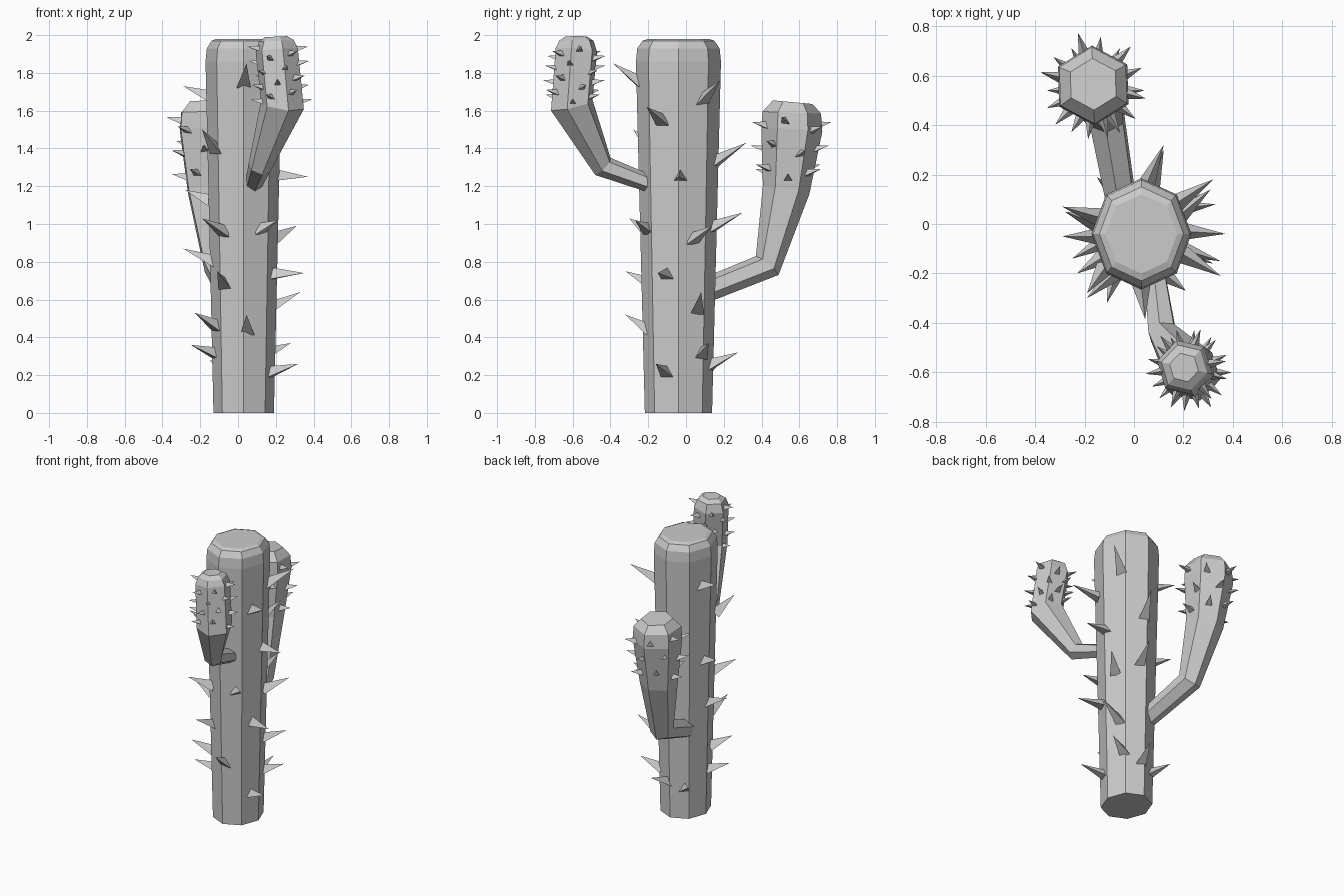
import bpy, bmesh, math
from mathutils import Vector

if "Cube" in bpy.data.objects:
    bpy.data.objects.remove(bpy.data.objects["Cube"])

def finish(name, bm):
    bmesh.ops.recalc_face_normals(bm, faces=bm.faces)
    me = bpy.data.meshes.new(name)
    bm.to_mesh(me)
    bm.free()
    ob = bpy.data.objects.new(name, me)
    bpy.context.collection.objects.link(ob)
    return ob

def loft(name, rings):
    bm = bmesh.new()
    vs = [[bm.verts.new(p) for p in r] for r in rings]
    n = len(vs[0])
    for a, b in zip(vs, vs[1:]):
        for i in range(n):
            j = (i + 1) % n
            bm.faces.new((a[i], a[j], b[j], b[i]))
    bm.faces.new(vs[0][::-1])
    bm.faces.new(vs[-1])
    return finish(name, bm)

def add_spike(bm, base, tip, r):
    # thin three-sided pyramid, base sunk slightly into the surface
    base, tip = Vector(base), Vector(tip)
    d = tip - base
    base = base - d * 0.12
    m = (Vector(tip) - base)
    q = m.to_track_quat('Z', 'Y').to_matrix().to_4x4()
    q.translation = (base + tip) / 2
    bmesh.ops.create_cone(bm, cap_ends=True, segments=3, radius1=r,
                          radius2=0, depth=m.length, matrix=q)

# trunk: tapered octagon with a bevelled top
def oct_ring(z, rx, ry):
    return [(0.03 + rx * math.cos(i * math.pi / 4),
             -0.04 + ry * math.sin(i * math.pi / 4), z) for i in range(8)]

loft("trunk", [oct_ring(*r) for r in (
    (0, .16, .178), (1.86, .202, .225), (1.93, .195, .218),
    (1.97, .17, .19), (1.98, .145, .16))])

# arms: six-sided sweeps along a bent path
def arm(name, path, phase):
    pts = [Vector(p[:3]) for p in path]
    flat = pts[-1] - pts[0]
    flat.z = 0
    side = flat.normalized().cross(Vector((0, 0, 1)))
    rings = []
    for k, p in enumerate(pts):
        t = (pts[min(k + 1, len(pts) - 1)] - pts[max(k - 1, 0)]).normalized()
        u = (side - t * side.dot(t)).normalized()
        v = t.cross(u)
        r = path[k][3]
        rings.append([p + r * (u * math.sin(a) + v * math.cos(a))
                      for a in (phase + i * math.pi / 3 for i in range(6))])
    return loft(name, rings)

front_path = [(.08, -.17, 1.205, .045), (.115, -.44, 1.305, .062),
              (.235, -.605, 1.63, .118), (.205, -.58, 1.92, .115),
              (.203, -.58, 1.97, .095), (.202, -.58, 1.992, .06)]
back_path = [(-.05, .08, .64, .065), (-.11, .43, .78, .078),
             (-.155, .53, 1.18, .125), (-.165, .56, 1.50, .162),
             (-.165, .56, 1.59, .155), (-.165, .565, 1.645, .105)]
arm("front_arm", front_path, 0)
arm("back_arm", back_path, .2)

# trunk spikes: (base, tip)
bm = bmesh.new()
for base, tip in [
    ((.03, -.25, 1.75), (.045, -.385, 1.85)),
    ((.21, -.13, 1.55), (.35, -.21, 1.62)),
    ((.18, .09, 1.66), (.32, .18, 1.76)),
    ((.05, .16, 1.33), (.12, .32, 1.43)),
    ((.21, -.03, 1.25), (.37, -.04, 1.25)),
    ((.07, .14, .98), (.12, .30, 1.06)),
    ((.19, .04, .92), (.31, .14, .99)),
    ((.19, -.10, .73), (.35, -.15, .74)),
    ((.17, .06, .55), (.33, .08, .64)),
    ((.15, .08, .31), (.28, .12, .37)),
    ((.05, .13, .25), (.09, .275, .32)),
    ((.17, -.10, .21), (.32, -.16, .26)),
    ((-.08, -.20, .96), (-.19, -.30, 1.03)),
    ((.12, -.20, .97), (.21, -.27, 1.02)),
    ((-.07, -.19, .68), (-.11, -.32, .75)),
    ((.05, -.21, .44), (.045, -.32, .52)),
    ((-.15, .03, 1.67), (-.29, .07, 1.73)),
    ((-.12, -.18, 1.40), (-.19, -.28, 1.50)),
    ((-.15, 0, 1.12), (-.28, .05, 1.18)),
    ((-.14, -.05, .80), (-.29, -.05, .87)),
    ((-.12, -.13, .46), (-.23, -.2, .53)),
    ((-.12, -.07, .31), (-.25, -.14, .36)),
    ((-.06, .10, .22), (-.15, .19, .28)),
]:
    add_spike(bm, base, tip, .043)
finish("trunk_spikes", bm)

# arm spikes: staggered rows around each head
def head_spikes(name, lo, hi, rows, r, length, width, lift):
    bm = bmesh.new()
    lo, hi = Vector(lo), Vector(hi)
    for k in range(rows):
        f = k / (rows - 1)
        c = lo.lerp(hi, f)
        rad = r[0] + (r[1] - r[0]) * f
        for i in range(6):
            a = math.radians(60 * i + 23 * k)
            out = Vector((math.cos(a), math.sin(a), 0))
            b = c + out * rad + Vector((0, 0, .025 * (i % 3 - 1)))
            add_spike(bm, b, b + out * length + Vector((0, 0, lift)), width)
    finish(name, bm)

head_spikes("front_arm_spikes", (.23, -.60, 1.67), (.21, -.58, 1.90), 4,
            (.10, .10), .065, .022, .015)
head_spikes("back_arm_spikes", (-.155, .54, 1.27), (-.165, .56, 1.52), 3,
            (.122, .145), .075, .026, .02)
